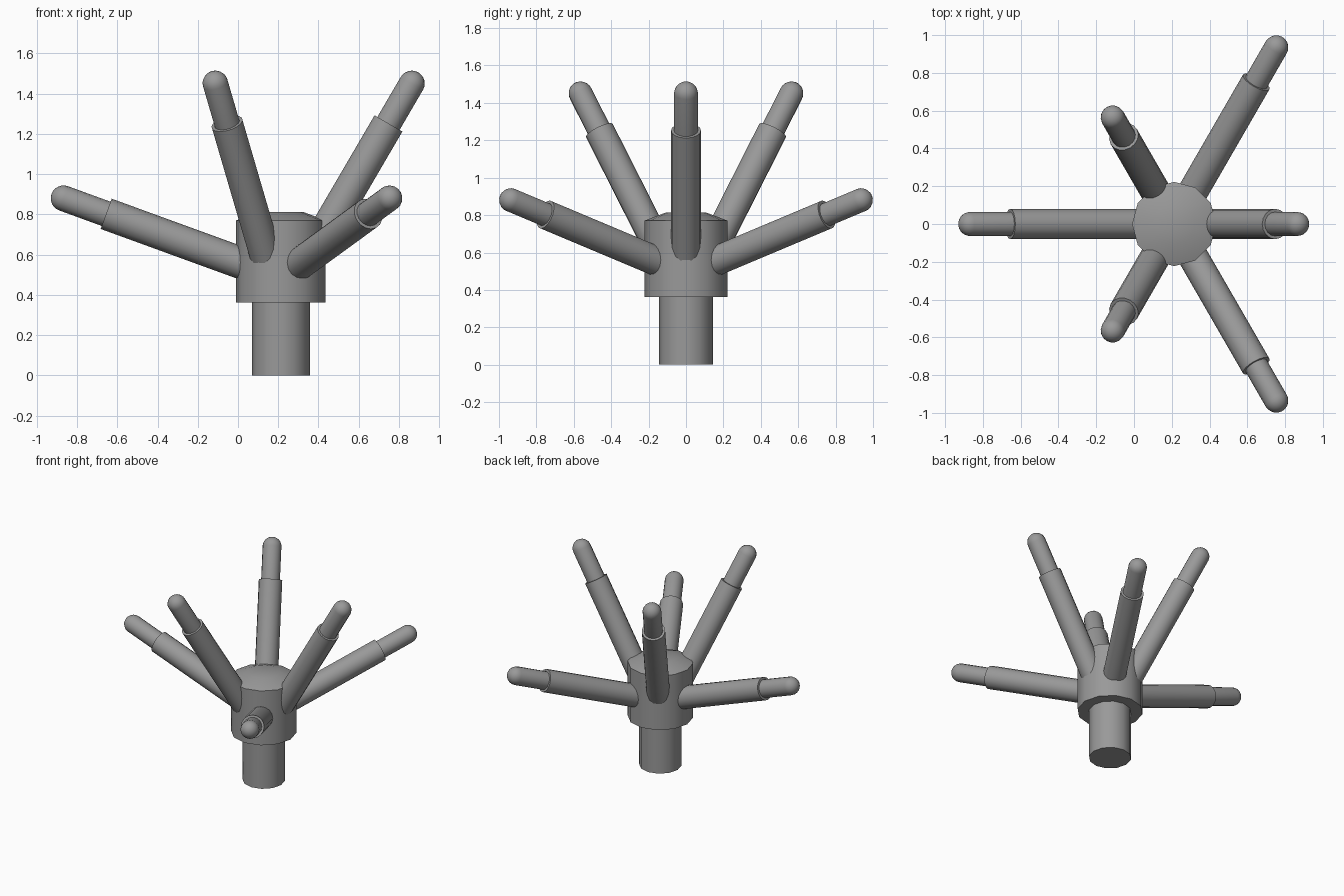
import bpy, bmesh
from math import sin, cos, pi, radians
from mathutils import Matrix, Vector

CENTRE_X = 0.213

cube = bpy.data.objects.get("Cube")
if cube:
    bpy.data.objects.remove(cube, do_unlink=True)

grey = bpy.data.materials.new("plain grey")
grey.use_nodes = True
grey.diffuse_color = (0.32, 0.32, 0.32, 1)
grey.node_tree.nodes["Principled BSDF"].inputs["Base Color"].default_value = (0.32, 0.32, 0.32, 1)


def lathe(name, profile, sides, matrix):
    """Revolve (radius, height) points about z and place the result."""
    bm = bmesh.new()
    rings = []
    for r, z in profile:
        if r == 0:
            rings.append([bm.verts.new((0, 0, z))] * sides)
        else:
            rings.append([bm.verts.new((r * cos(2 * pi * i / sides), r * sin(2 * pi * i / sides), z))
                          for i in range(sides)])
    for low, high in zip(rings, rings[1:]):
        for i in range(sides):
            j = (i + 1) % sides
            corners = list(dict.fromkeys((low[i], low[j], high[j], high[i])))
            bm.faces.new(corners)
    bmesh.ops.recalc_face_normals(bm, faces=bm.faces)
    mesh = bpy.data.meshes.new(name)
    bm.to_mesh(mesh)
    bm.free()
    mesh.materials.append(grey)
    obj = bpy.data.objects.new(name, mesh)
    obj.matrix_world = matrix
    bpy.context.collection.objects.link(obj)
    bpy.ops.object.select_all(action="DESELECT")
    obj.select_set(True)
    bpy.context.view_layer.objects.active = obj
    bpy.ops.object.shade_smooth_by_angle(angle=radians(32))
    return obj


def arm(name, heading, slope, base_z, start, shoulder, tip):
    """Sleeve with a thinner round-ended rod, leaning out from the hub axis."""
    sleeve, rod = 0.08, 0.064
    profile = [(0, start), (sleeve, start), (sleeve, shoulder), (rod, shoulder)]
    profile += [(rod * cos(a * pi / 12), tip + rod * sin(a * pi / 12)) for a in range(6)]
    profile.append((0, tip + rod))
    place = (Matrix.Translation(Vector((CENTRE_X, 0, base_z)))
             @ Matrix.Rotation(radians(heading), 4, "Z")
             @ Matrix.Rotation(radians(90 - slope), 4, "Y"))
    lathe(name, profile, 16, place)


# Stem and hub
upright = Matrix.Translation(Vector((CENTRE_X, 0, 0)))
lathe("stem", [(0, 0), (0.144, 0), (0.144, 0.4), (0, 0.4)], 12, upright)
lathe("hub", [(0, 0.363), (0.223, 0.363), (0.223, 0.77), (0.11, 0.813), (0, 0.813)], 12, upright)

# Three low and three steep arms, alternating around the hub
for n in range(3):
    arm(f"low_arm_{n + 1}", 60 + 120 * n, 20, 0.487, 0.1, 0.924, 1.149)
    arm(f"steep_arm_{n + 1}", 120 * n, 59.7, 0.337, 0.22, 1.06, 1.29)
